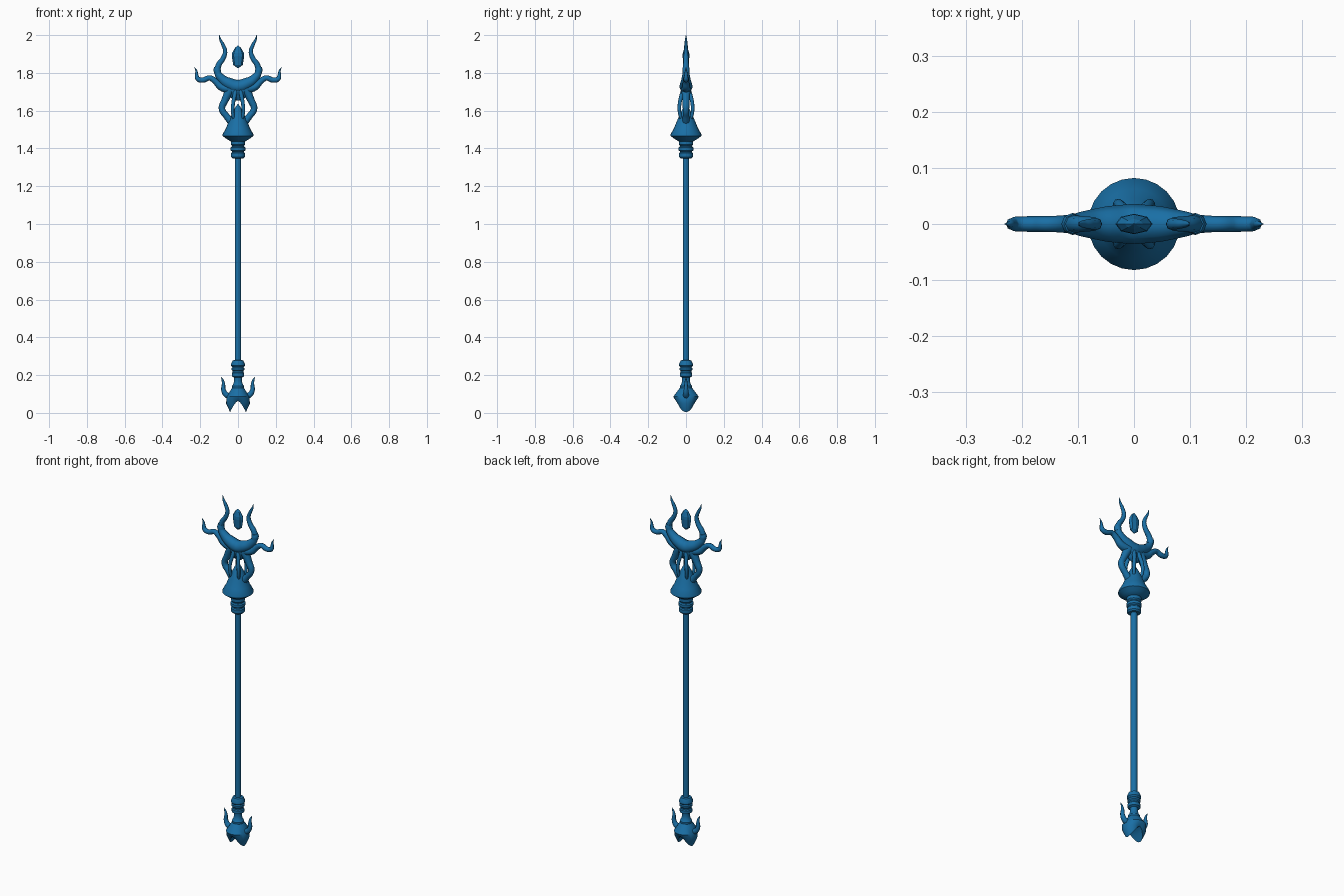
import bpy, bmesh
from math import cos, sin, pi, radians

blue = bpy.data.materials.new("blue")
blue.diffuse_color = (0.01, 0.16, 0.38, 1)


def finish(obj, angle=35):
    obj.data.materials.append(blue)
    bpy.ops.object.select_all(action='DESELECT')
    obj.select_set(True)
    bpy.context.view_layer.objects.active = obj
    if obj.type == 'CURVE':
        bpy.ops.object.convert(target='MESH')
    if angle:
        bpy.ops.object.shade_smooth_by_angle(angle=radians(angle))


def from_bmesh(name, bm, angle=35):
    bmesh.ops.recalc_face_normals(bm, faces=bm.faces)
    me = bpy.data.meshes.new(name)
    bm.to_mesh(me)
    bm.free()
    obj = bpy.data.objects.new(name, me)
    bpy.context.collection.objects.link(obj)
    finish(obj, angle)


def lathe(name, profile, n=24, flat=1.0, angle=35):
    """Revolve (radius, z) pairs around z; flat squashes y."""
    bm = bmesh.new()
    rings = [[bm.verts.new((r * cos(2 * pi * i / n), r * flat * sin(2 * pi * i / n), z))
              for i in range(n)] for r, z in profile]
    for a, b in zip(rings, rings[1:]):
        for i in range(n):
            j = (i + 1) % n
            bm.faces.new((a[i], a[j], b[j], b[i]))
    bm.faces.new(rings[0])
    bm.faces.new(rings[-1])
    from_bmesh(name, bm, angle)


def tube(name, pts):
    """Smooth tapered tube through (x, y, z, radius) points."""
    cu = bpy.data.curves.new(name, 'CURVE')
    cu.dimensions = '3D'
    cu.bevel_depth = 1
    cu.bevel_resolution = 2
    cu.resolution_u = 6
    cu.use_fill_caps = True
    sp = cu.splines.new('BEZIER')
    sp.bezier_points.add(len(pts) - 1)
    for p, (x, y, z, r) in zip(sp.bezier_points, pts):
        p.co = (x, y, z)
        p.radius = r
        p.handle_left_type = p.handle_right_type = 'AUTO'
    obj = bpy.data.objects.new(name, cu)
    bpy.context.collection.objects.link(obj)
    finish(obj, 50)


def mirrored(pts, sx=1, sy=1):
    return [(x * sx, y * sy, z, r) for x, y, z, r in pts]


# Shaft and collars
lathe("shaft", [(0.017, 0.2), (0.017, 1.37)], 16)
lathe("upper_collar", [(0.03, 1.348), (0.037, 1.356), (0.037, 1.375), (0.031, 1.38),
                       (0.031, 1.384), (0.039, 1.39), (0.039, 1.405), (0.032, 1.41),
                       (0.032, 1.414), (0.038, 1.42), (0.038, 1.438), (0.03, 1.446)])
lathe("lower_collar", [(0.02, 0.1), (0.032, 0.125), (0.032, 0.142), (0.026, 0.15),
                       (0.02, 0.17), (0.022, 0.187), (0.033, 0.193), (0.033, 0.21),
                       (0.029, 0.215), (0.029, 0.222), (0.034, 0.228), (0.034, 0.237),
                       (0.03, 0.242), (0.037, 0.25), (0.037, 0.258), (0.028, 0.278),
                       (0.017, 0.28)])

# Bell shaped base of the head, ending in a spike
lathe("bell", [(0.036, 1.436), (0.06, 1.45), (0.082, 1.466), (0.082, 1.474),
               (0.063, 1.508), (0.046, 1.55), (0.03, 1.587), (0.014, 1.618),
               (0.002, 1.635)])

# Crown: both horns and the head are one sweep
horn = [(0.045, 0, 1.742, 0.032), (0.085, 0, 1.768, 0.024), (0.108, 0, 1.805, 0.017),
        (0.102, 0, 1.842, 0.015), (0.078, 0, 1.878, 0.013), (0.068, 0, 1.915, 0.011),
        (0.08, 0, 1.95, 0.009), (0.093, 0, 1.975, 0.006), (0.099, 0, 2.0, 0.001)]
tube("horned_crown", mirrored(horn, -1)[::-1] + [(0, 0, 1.728, 0.036)] + horn)
lathe("crown_heart", [(0.02, 1.655), (0.045, 1.675), (0.066, 1.71), (0.062, 1.74),
                      (0.02, 1.755)], 16, 0.42, 60)

# Side tentacles, leg struts and cuffs, mirrored left to right
for s, side in ((1, "right"), (-1, "left")):
    tube("side_tentacle_" + side, mirrored(
        [(0.04, 0, 1.715, 0.026), (0.088, 0, 1.725, 0.02), (0.12, 0, 1.755, 0.016),
         (0.15, 0, 1.773, 0.014), (0.185, 0, 1.762, 0.014), (0.212, 0, 1.768, 0.013),
         (0.219, 0, 1.79, 0.009), (0.22, 0, 1.808, 0.006), (0.23, 0, 1.83, 0.001)], s))
    tube("side_strut_" + side, mirrored(
        [(0.025, 0, 1.53, 0.022), (0.06, 0, 1.57, 0.017), (0.085, 0, 1.61, 0.017),
         (0.069, 0, 1.655, 0.019), (0.04, 0, 1.715, 0.025)], s))
    tube("horn_cuff_" + side, mirrored(
        [(0.107, 0, 1.8, 0.019), (0.11, 0, 1.815, 0.0195), (0.108, 0, 1.83, 0.017)], s))
    for t, face in ((-1, "front"), (1, "back")):
        tube("inner_strut_%s_%s" % (face, side), mirrored(
            [(0.02, 0.022, 1.545, 0.008), (0.028, 0.034, 1.59, 0.009),
             (0.026, 0.034, 1.635, 0.01), (0.018, 0.024, 1.68, 0.011),
             (0.008, 0.008, 1.73, 0.012)], s, t))
    # Small hooks on the pommel
    tube("pommel_hook_" + side, mirrored(
        [(0.035, 0, 0.085, 0.017), (0.062, 0, 0.096, 0.015), (0.077, 0, 0.122, 0.012),
         (0.077, 0, 0.152, 0.009), (0.081, 0, 0.172, 0.006), (0.09, 0, 0.19, 0.001)], s))

# Floating gem
lathe("gem", [(0.004, 1.826), (0.025, 1.842), (0.033, 1.89), (0.031, 1.906),
              (0.016, 1.932), (0.002, 1.945)], 8, 0.55, 0)

# Pommel: lofted body whose underside is arched from front to back
n = 24
bm = bmesh.new()
rings = []
for rx, ry, z, drop in [(0.028, 0.028, 0.138, 0), (0.042, 0.046, 0.115, 0),
                        (0.06, 0.067, 0.086, 0), (0.063, 0.058, 0.07, 0.02),
                        (0.042, 0.046, 0.063, 0.059)]:
    ring = []
    for i in range(n):
        a = 2 * pi * i / n
        ring.append(bm.verts.new((rx * cos(a), ry * sin(a), z - drop * abs(cos(a)) ** 1.5)))
    rings.append(ring)
for a, b in zip(rings, rings[1:]):
    for i in range(n):
        j = (i + 1) % n
        bm.faces.new((a[i], a[j], b[j], b[i]))
bm.faces.new(rings[0])
low = rings[-1]
for i in range(n // 2):
    quad = [low[i], low[i + 1], low[-i - 1], low[-i % n]]
    bm.faces.new(list(dict.fromkeys(quad)))
from_bmesh("pommel", bm)
